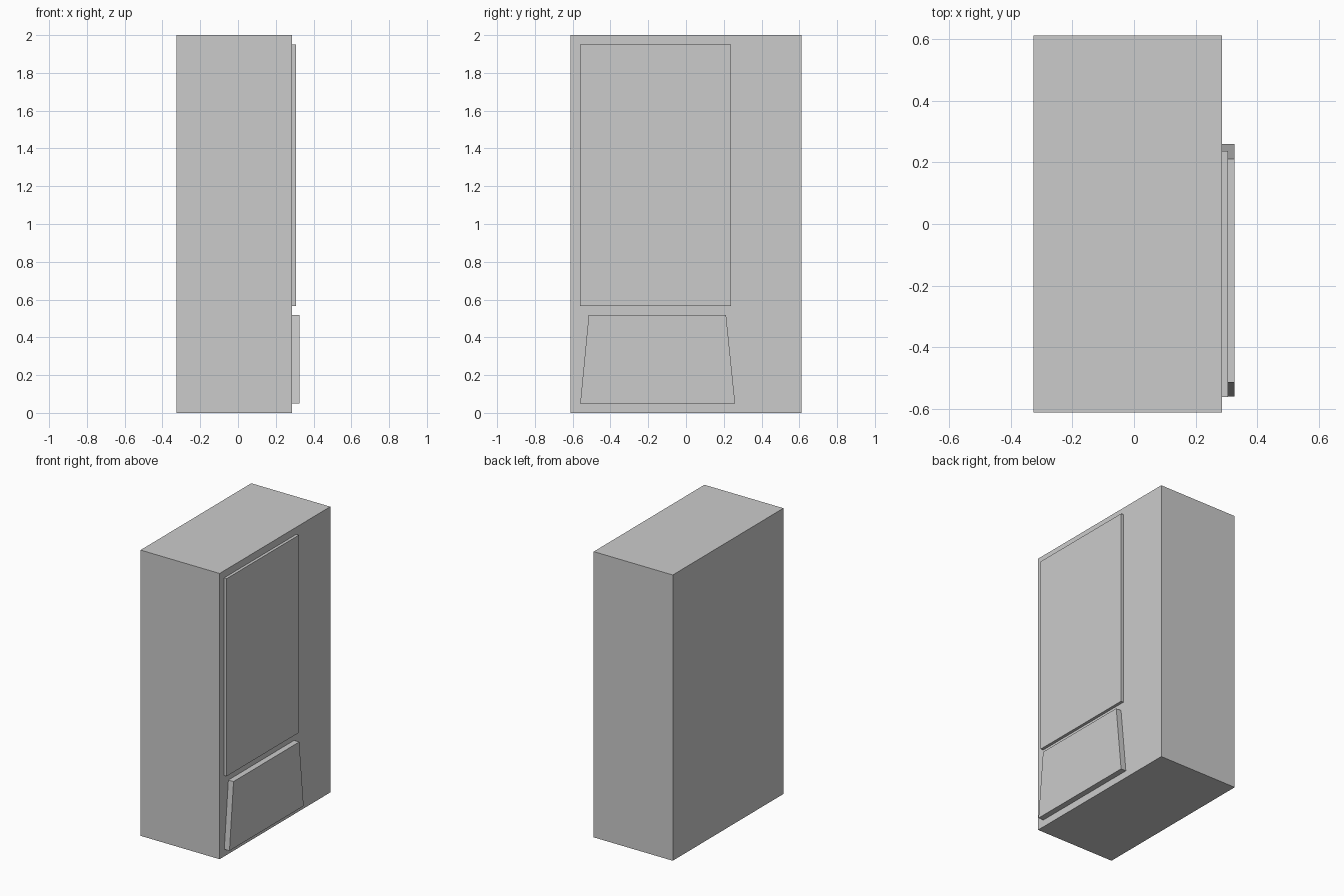
import bpy

if "Cube" in bpy.data.objects:
    bpy.data.objects.remove(bpy.data.objects["Cube"])


def prism(name, profile, x0, x1):
    """Extrude a (y, z) outline, anticlockwise seen from +x, along x."""
    n = len(profile)
    verts = [(x, y, z) for x in (x0, x1) for y, z in profile]
    faces = [tuple(reversed(range(n))), tuple(range(n, 2 * n))]
    faces += [(i, (i + 1) % n, n + (i + 1) % n, n + i) for i in range(n)]
    mesh = bpy.data.meshes.new(name)
    mesh.from_pydata(verts, [], faces)
    obj = bpy.data.objects.new(name, mesh)
    bpy.context.collection.objects.link(obj)
    return obj


def rect(y0, y1, z0, z1):
    return [(y0, z0), (y1, z0), (y1, z1), (y0, z1)]


BACK, FACE = -0.326, 0.286

# Main cabinet
prism("cabinet_body", rect(-0.612, 0.612, 0.0, 2.0), BACK, FACE)

# Thin upper window panel
prism("upper_panel", rect(-0.562, 0.237, 0.567, 1.95), FACE, 0.306)

# Thicker tapered lower flap
prism("lower_flap", [(-0.56, 0.05), (0.26, 0.05), (0.212, 0.517), (-0.515, 0.517)],
      FACE, 0.326)
